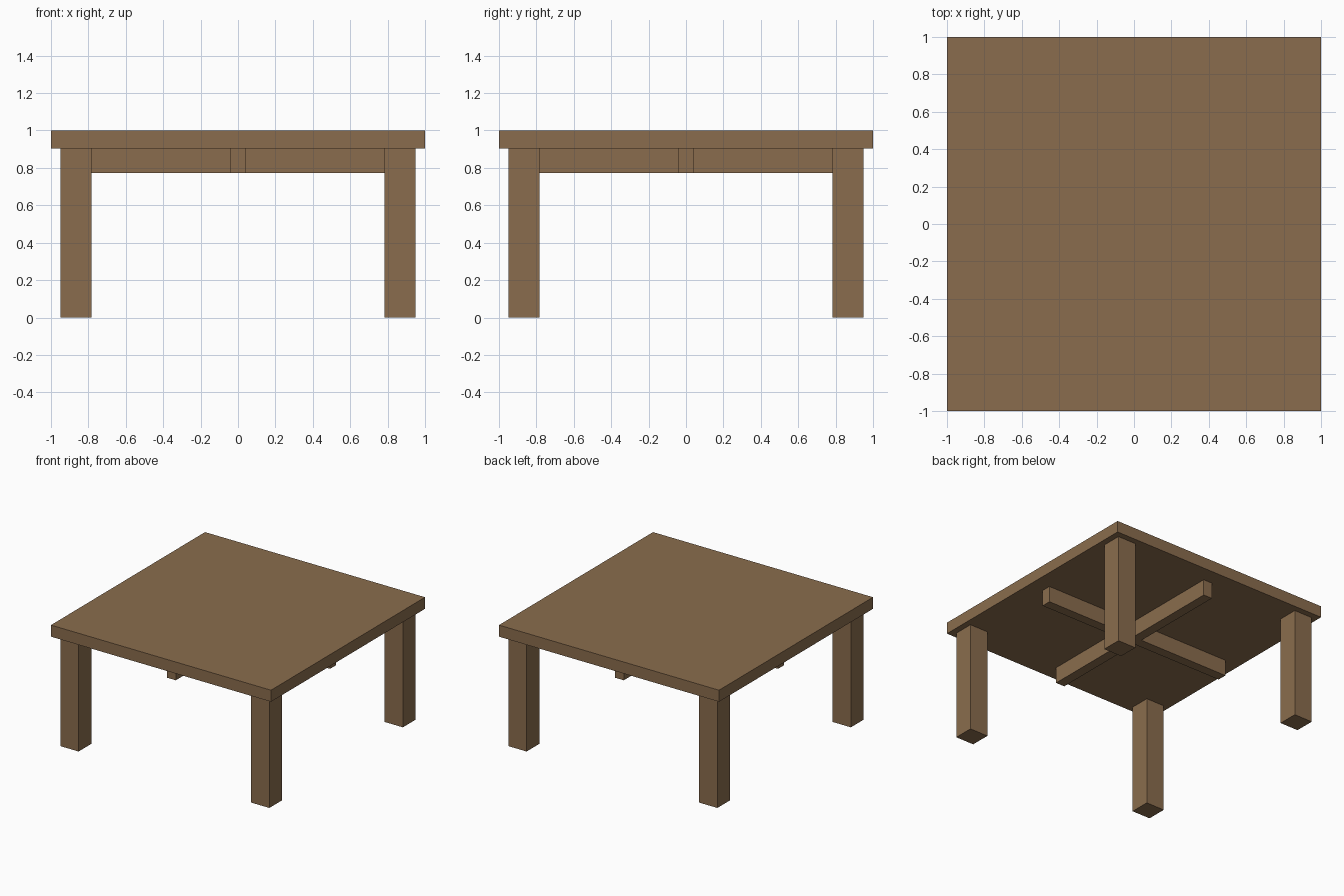
import bpy

if "Cube" in bpy.data.objects:
    bpy.data.objects.remove(bpy.data.objects["Cube"])

wood = bpy.data.materials.new("brown_wood")
wood.diffuse_color = (0.255, 0.152, 0.075, 1)
wood.use_nodes = True
wood.node_tree.nodes["Principled BSDF"].inputs["Base Color"].default_value = wood.diffuse_color


def box(name, x, y, z):
    """Box spanning the given (min, max) ranges."""
    spans = (x, y, z)
    bpy.ops.mesh.primitive_cube_add(size=1, location=[(a + b) / 2 for a, b in spans])
    ob = bpy.context.object
    ob.name = name
    ob.scale = [b - a for a, b in spans]
    bpy.ops.object.transform_apply(location=False, rotation=False, scale=True)
    ob.data.materials.append(wood)
    return ob


TOP_UNDERSIDE = 0.905
LEG_CENTRE, LEG_HALF = 0.867, 0.083
BEAM_HALF_LENGTH, BEAM_HALF_WIDTH = 0.865, 0.04

# Square slab
box("table_top", (-1, 1), (-1, 1), (TOP_UNDERSIDE, 1))

# Four square legs
for x_side, x_name in ((-1, "left"), (1, "right")):
    for y_side, y_name in ((-1, "front"), (1, "back")):
        cx, cy = x_side * LEG_CENTRE, y_side * LEG_CENTRE
        box(f"{y_name}_{x_name}_leg", (cx - LEG_HALF, cx + LEG_HALF),
            (cy - LEG_HALF, cy + LEG_HALF), (0, TOP_UNDERSIDE))

# Crossed support beams under the slab
long_span = (-BEAM_HALF_LENGTH, BEAM_HALF_LENGTH)
wide_span = (-BEAM_HALF_WIDTH, BEAM_HALF_WIDTH)
beam_z = (0.773, TOP_UNDERSIDE)
box("cross_beam_sideways", long_span, wide_span, beam_z)
box("cross_beam_lengthways", wide_span, long_span, beam_z)
